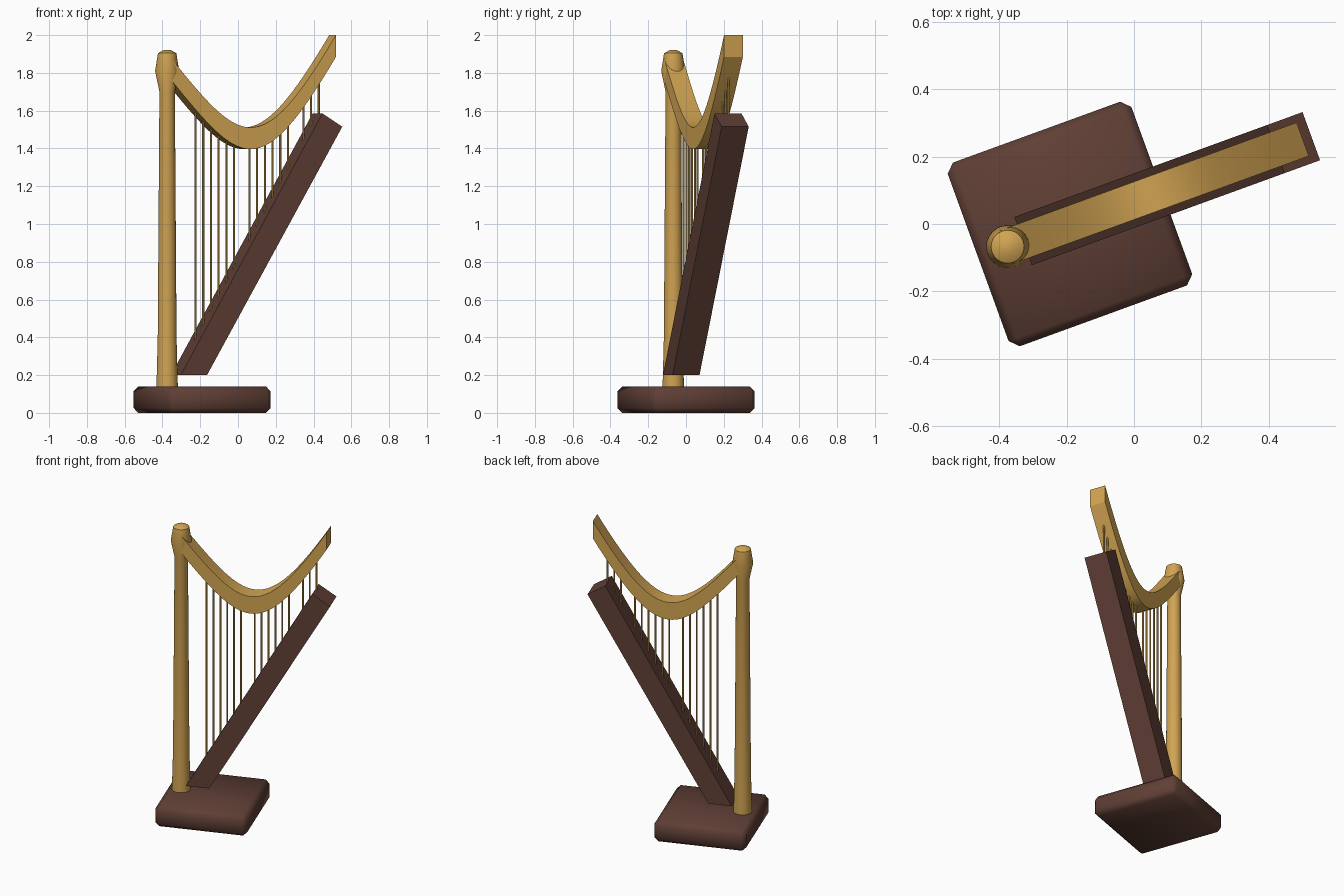
import bpy, bmesh, math
from mathutils import Matrix, Vector

if "Cube" in bpy.data.objects:
    bpy.data.objects.remove(bpy.data.objects["Cube"])

# Everything is built in a local frame (u along the harp), then turned and moved
PLACE = Matrix.Translation((-0.19, 0, 0)) @ Matrix.Rotation(math.radians(20), 4, 'Z')


def material(name, rgb):
    m = bpy.data.materials.new(name)
    m.diffuse_color = (*rgb, 1)
    m.use_nodes = True
    m.node_tree.nodes["Principled BSDF"].inputs["Base Color"].default_value = m.diffuse_color
    return m


GOLD = material("gold", (0.64, 0.37, 0.085))
WOOD = material("dark_wood", (0.115, 0.05, 0.036))


def finish(name, bm, mat, angle=30):
    bmesh.ops.recalc_face_normals(bm, faces=bm.faces)
    bm.transform(PLACE)
    mesh = bpy.data.meshes.new(name)
    bm.to_mesh(mesh)
    bm.free()
    mesh.materials.append(mat)
    ob = bpy.data.objects.new(name, mesh)
    bpy.context.collection.objects.link(ob)
    bpy.ops.object.select_all(action='DESELECT')
    ob.select_set(True)
    bpy.context.view_layer.objects.active = ob
    bpy.ops.object.shade_smooth_by_angle(angle=math.radians(angle))
    return ob


def lathe(name, profile, u, mat, sides):
    bm = bmesh.new()
    rings = [[bm.verts.new((u + r * math.cos(2 * math.pi * i / sides),
                            r * math.sin(2 * math.pi * i / sides), z))
              for i in range(sides)] for r, z in profile]
    for a, b in zip(rings, rings[1:]):
        for i in range(sides):
            j = (i + 1) % sides
            bm.faces.new((a[i], a[j], b[j], b[i]))
    bm.faces.new(rings[0][::-1])
    bm.faces.new(rings[-1])
    return finish(name, bm, mat, 40)


def slab(name, top, bottom, half, mat):
    """Strip between two (u, z) lines, thickened across the harp."""
    bm = bmesh.new()
    rows = []
    for (ut, zt), (ub, zb) in zip(top, bottom):
        rows.append([bm.verts.new(p) for p in ((ut, -half, zt), (ut, half, zt),
                                               (ub, half, zb), (ub, -half, zb))])
    for a, b in zip(rows, rows[1:]):
        for i in range(4):
            j = (i + 1) % 4
            bm.faces.new((a[i], a[j], b[j], b[i]))
    bm.faces.new(rows[0])
    bm.faces.new(rows[-1][::-1])
    return finish(name, bm, mat)


# Base block with chamfered edges
bm = bmesh.new()
bmesh.ops.create_cube(bm, size=1, matrix=Matrix.Translation((0, 0, 0.07))
                      @ Matrix.Diagonal((0.58, 0.58, 0.14, 1)))
bmesh.ops.bevel(bm, geom=bm.edges[:], offset=0.026, segments=1, affect='EDGES')
finish("base", bm, WOOD, 50)

# Column with flared capital
lathe("column", [(0.057, 0.135), (0.05, 0.4), (0.041, 1.70), (0.064, 1.81),
                 (0.049, 1.904), (0.02, 1.92)], -0.197, GOLD, 24)

# Slanted sound box
slab("sound_box", [(-0.148, 0.2), (0.65, 1.585)],
     [(0.0, 0.2), (0.762, 1.515)], 0.076, WOOD)

# Curved neck along a cubic curve
CTRL = [Vector(p) for p in ((-0.2, 1.885), (0.2, 1.42), (0.305, 1.315), (0.735, 2.0))]
DEPTH = 0.115


def neck_point(t):
    s = 1 - t
    a, b, c, d = CTRL
    return a * s**3 + b * 3 * s * s * t + c * 3 * s * t * t + d * t**3


curve = [neck_point(i / 32) for i in range(33)]
slab("neck", [tuple(p) for p in curve], [(p.x, p.y - DEPTH) for p in curve], 0.053, GOLD)


def neck_height(u):
    for p, q in zip(curve, curve[1:]):
        if p.x <= u <= q.x:
            return p.y + (q.y - p.y) * (u - p.x) / (q.x - p.x)
    return curve[-1].y


# Strings from sound box to neck, in three groups
for i in range(17):
    if i in (6, 13):
        continue
    u = -0.037 + i * 0.0434
    low = min(0.2 + (u + 0.148) * 1.736, 1.585) - 0.01
    high = neck_height(u) - DEPTH + 0.015
    lathe(f"string_{i + 1}", [(0.006, low), (0.006, high)], u, GOLD, 8)
